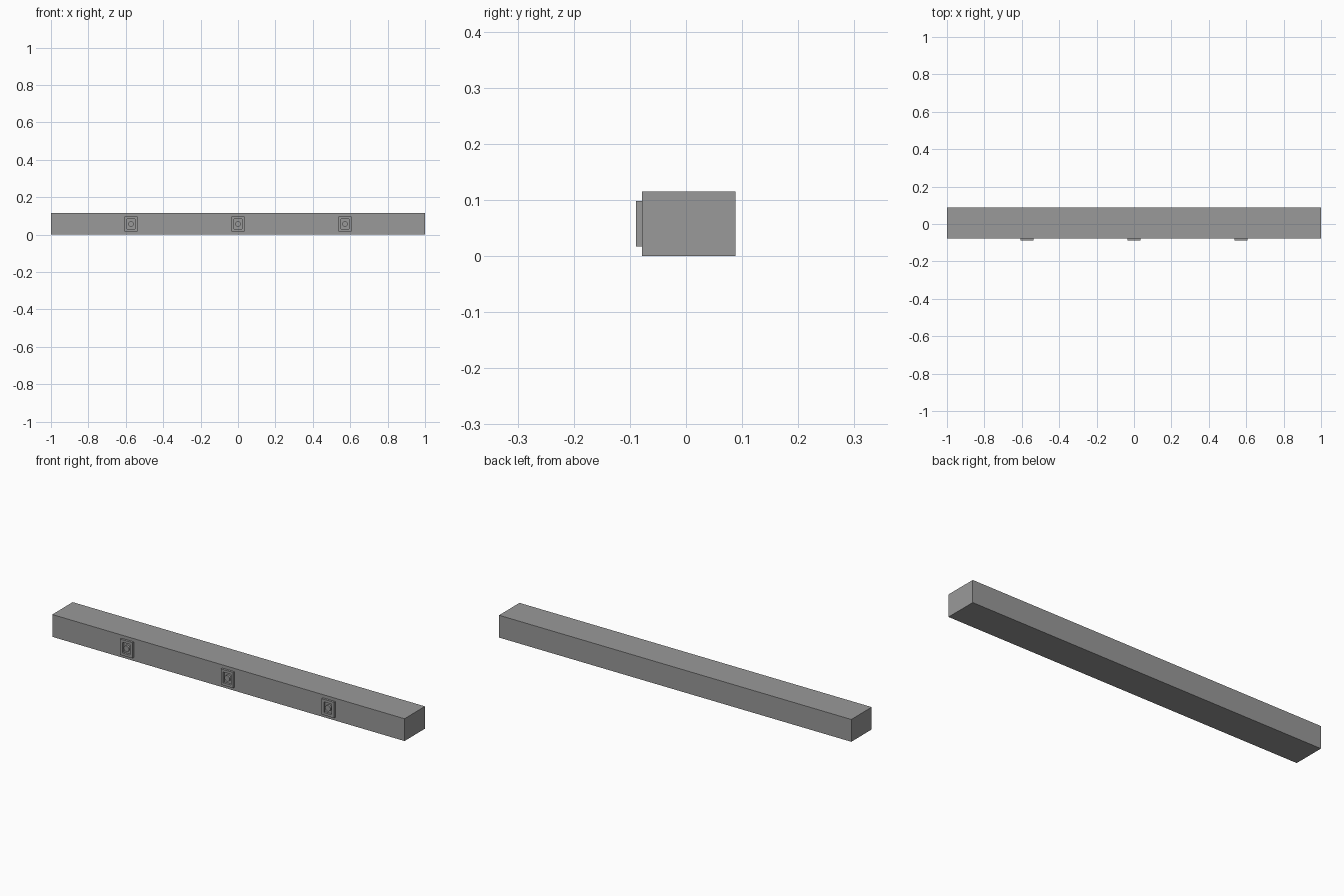
import bpy, bmesh, math
from mathutils import Matrix

if "Cube" in bpy.data.objects:
    bpy.data.objects.remove(bpy.data.objects["Cube"])

Y_FACE, Y_PLATE, ZC = -0.078, -0.089, 0.0575

dark = bpy.data.materials.new("dark_grey")
dark.diffuse_color = (0.32, 0.32, 0.32, 1)
dark.use_nodes = True
dark.node_tree.nodes["Principled BSDF"].inputs["Base Color"].default_value = dark.diffuse_color


def finish(bm, name):
    bmesh.ops.recalc_face_normals(bm, faces=bm.faces)
    me = bpy.data.meshes.new(name)
    bm.to_mesh(me)
    bm.free()
    me.materials.append(dark)
    ob = bpy.data.objects.new(name, me)
    bpy.context.collection.objects.link(ob)
    return ob


def box(name, size, loc):
    bm = bmesh.new()
    bmesh.ops.create_cube(bm, size=1, matrix=Matrix.Translation(loc) @ Matrix.Diagonal((*size, 1)))
    return finish(bm, name)


def socket_frame(name, x):
    # Rectangular frame, open through to the beam face
    bm = bmesh.new()
    rings = []
    for w, h, y in [(0.07, 0.081, Y_FACE), (0.07, 0.081, Y_PLATE),
                    (0.044, 0.055, Y_PLATE), (0.044, 0.055, Y_FACE)]:
        rings.append([bm.verts.new((x + sx * w / 2, y, ZC + sz * h / 2))
                      for sx, sz in [(-1, -1), (1, -1), (1, 1), (-1, 1)]])
    for a, b in zip(rings, rings[1:] + rings[:1]):
        for i in range(4):
            j = (i + 1) % 4
            bm.faces.new((a[i], a[j], b[j], b[i]))
    return finish(bm, name)


def socket_pin(name, x):
    # Round contact standing inside the frame
    bm = bmesh.new()
    depth = Y_FACE - Y_PLATE
    m = Matrix.Translation((x, Y_FACE - depth / 2, ZC)) @ Matrix.Rotation(math.pi / 2, 4, 'X')
    bmesh.ops.create_cone(bm, cap_ends=True, segments=16, radius1=0.015,
                          radius2=0.015, depth=depth, matrix=m)
    return finish(bm, name)


# Main beam
box("beam", (2.0, 0.166, 0.1145), (0, 0.005, 0.05725))

# Three sockets along the front
for side, x in [("left", -0.572), ("middle", 0.0), ("right", 0.572)]:
    socket_frame(side + "_socket_frame", x)
    socket_pin(side + "_socket_pin", x)
